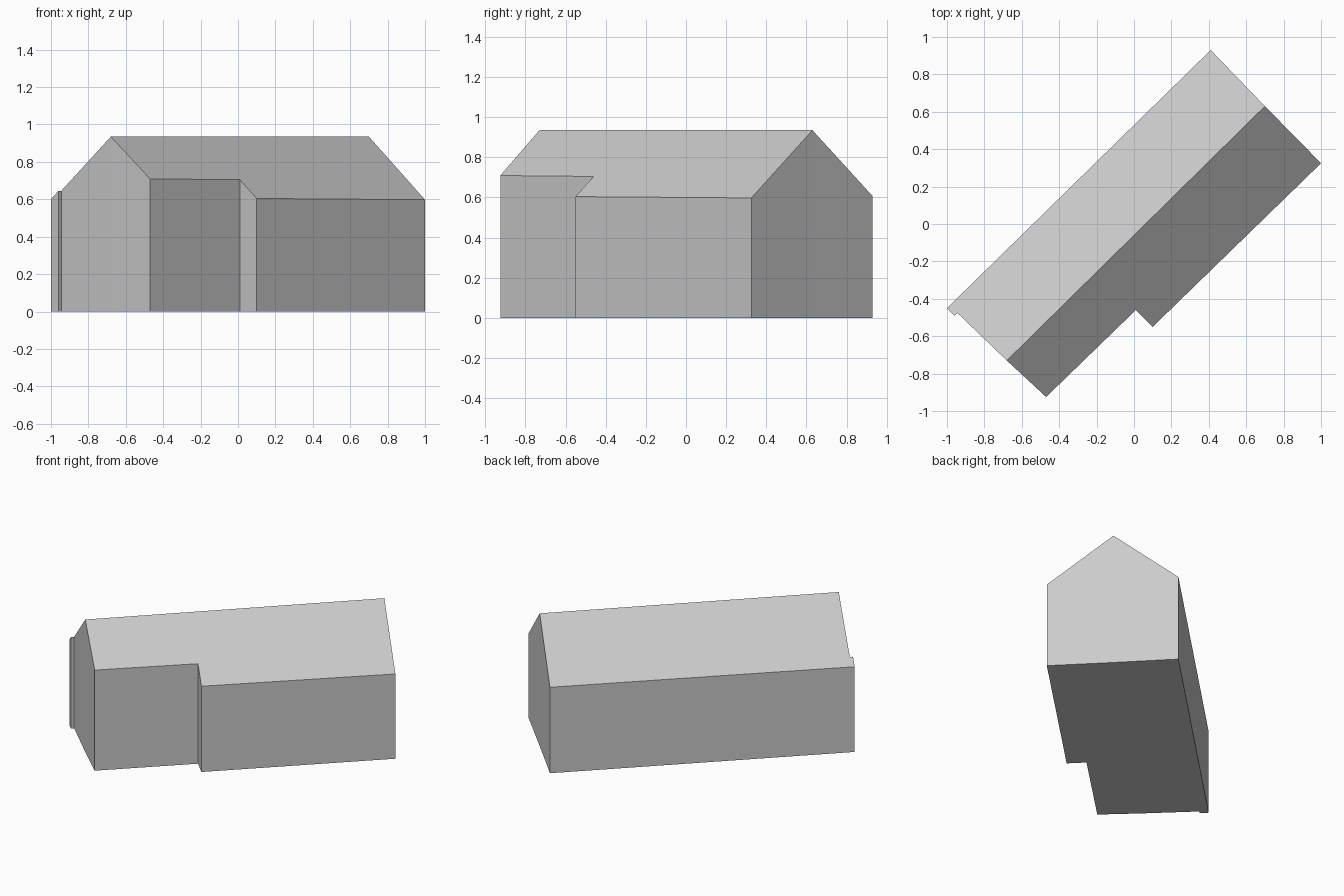
import bpy
import bmesh
from mathutils import Vector

cube = bpy.data.objects.get("Cube")
if cube:
    bpy.data.objects.remove(cube, do_unlink=True)

RIDGE_Z, EAVES_Z, HALF_WIDTH = 0.935, 0.6, 0.425

# Ridge ends in plan, and the footprint edge on each side of the ridge
ridge_sw, ridge_ne = Vector((-0.68, -0.73)), Vector((0.70, 0.63))
south_edge = [Vector(p) for p in ((-0.47, -0.925), (0.01, -0.46), (0.10, -0.55), (1.0, 0.325))]
north_edge = [Vector(p) for p in ((0.41, 0.93), (-1.0, -0.45), (-0.96, -0.49), (-0.945, -0.475))]
along = (ridge_ne - ridge_sw).normalized()
across = Vector((-along.y, along.x))


def roof_point(p):
    """Lift a plan point onto the pitched roof."""
    run = abs((p - ridge_sw).dot(across))
    return (p.x, p.y, RIDGE_Z - (RIDGE_Z - EAVES_Z) * run / HALF_WIDTH)


def floor_point(p):
    return (p.x, p.y, 0)


def make_part(name, faces, material):
    bm = bmesh.new()
    for face in faces:
        bm.faces.new([bm.verts.new(co) for co in face])
    bmesh.ops.remove_doubles(bm, verts=bm.verts, dist=0.0001)
    mesh = bpy.data.meshes.new(name)
    bm.to_mesh(mesh)
    bm.free()
    mesh.materials.append(material)
    obj = bpy.data.objects.new(name, mesh)
    bpy.context.collection.objects.link(obj)
    return obj


grey = bpy.data.materials.new("light grey")
grey.use_nodes = True
grey.diffuse_color = (0.6, 0.6, 0.6, 1)
grey.node_tree.nodes["Principled BSDF"].inputs["Base Color"].default_value = grey.diffuse_color

# Walls follow the whole footprint and rise to the roof, forming the gables
outline = [ridge_sw] + south_edge + [ridge_ne] + north_edge
walls = [(floor_point(a), floor_point(b), roof_point(b), roof_point(a))
         for a, b in zip(outline, outline[1:] + outline[:1])]
make_part("walls", walls, grey)

# Floor
make_part("floor", [[floor_point(p) for p in reversed(outline)]], grey)

# Two roof slopes meeting at the ridge
make_part("south_roof", [[roof_point(p) for p in [ridge_sw] + south_edge + [ridge_ne]]], grey)
make_part("north_roof", [[roof_point(p) for p in [ridge_ne] + north_edge + [ridge_sw]]], grey)
